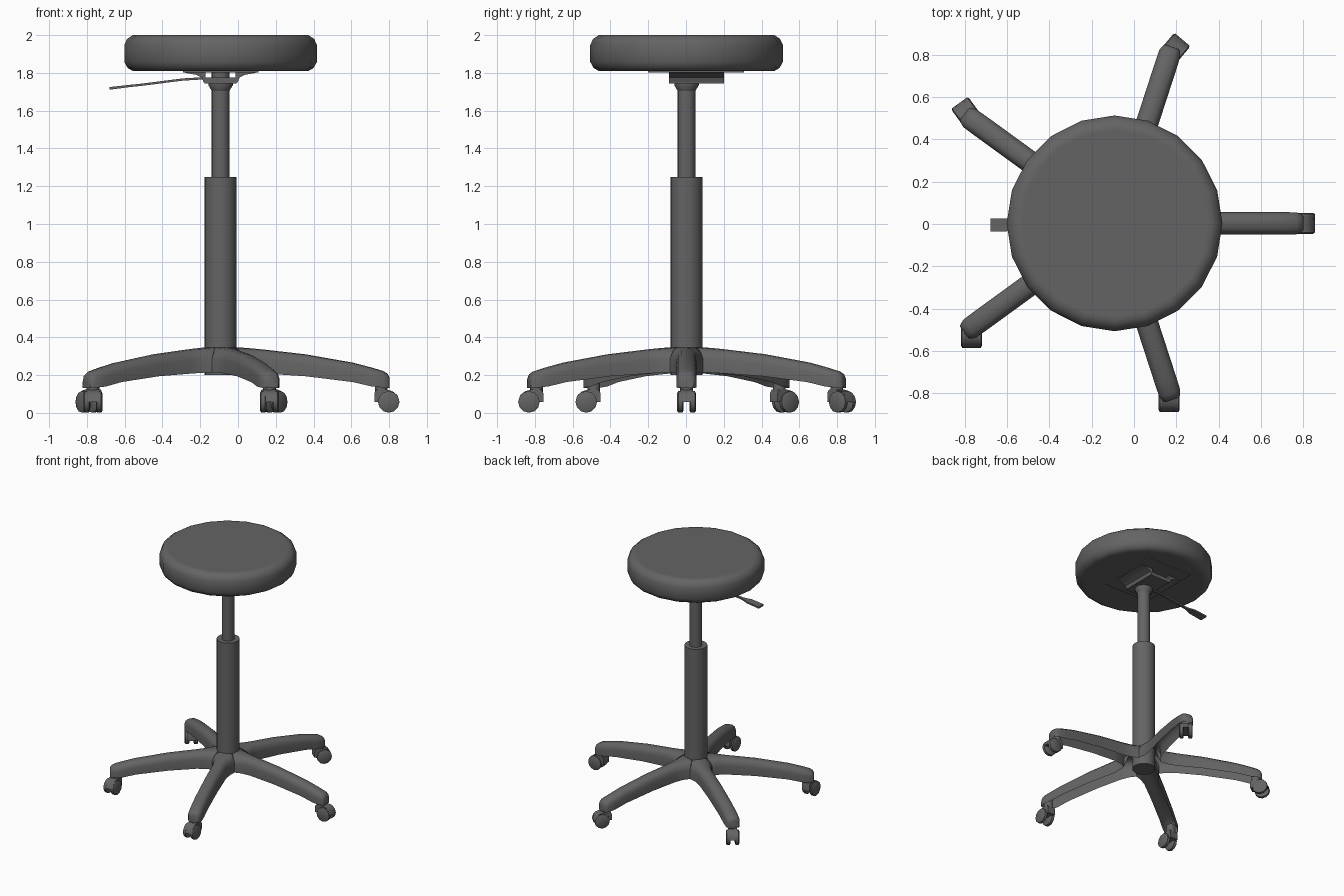
import bpy, bmesh
from math import sin, cos, pi, radians
from mathutils import Matrix, Vector

if "Cube" in bpy.data.objects:
    bpy.data.objects.remove(bpy.data.objects["Cube"])

CX, CY = -0.092, 0.003          # stool axis
AXIS = Matrix.Translation((CX, CY, 0))

# Dark grey finish for every part
DARK = bpy.data.materials.new("dark_grey")
DARK.diffuse_color = (0.127, 0.127, 0.127, 1)
DARK.use_nodes = True
DARK.node_tree.nodes["Principled BSDF"].inputs["Base Color"].default_value = DARK.diffuse_color


def make(name, verts, faces, mat=AXIS, angle=35):
    me = bpy.data.meshes.new(name)
    me.from_pydata([mat @ Vector(v) for v in verts], [], faces)
    bm = bmesh.new()
    bm.from_mesh(me)
    bmesh.ops.recalc_face_normals(bm, faces=bm.faces)
    bm.to_mesh(me)
    bm.free()
    me.materials.append(DARK)
    ob = bpy.data.objects.new(name, me)
    bpy.context.collection.objects.link(ob)
    bpy.ops.object.select_all(action='DESELECT')
    ob.select_set(True)
    bpy.context.view_layer.objects.active = ob
    bpy.ops.object.shade_smooth_by_angle(angle=radians(angle))
    return ob


def loft(name, rings, mat=AXIS, angle=35, hollow=False):
    # hollow: leave the underside and the first end open
    n = len(rings[0])
    verts = [v for r in rings for v in r]
    faces = [(i*n + j, i*n + (j+1) % n, (i+1)*n + (j+1) % n, (i+1)*n + j)
             for i in range(len(rings)-1) for j in range(n - hollow)]
    faces.append(tuple(range(len(verts)-n, len(verts))))
    if not hollow:
        faces.append(tuple(range(n)))
    return make(name, verts, faces, mat, angle)


def lathe(name, profile, n, mat=AXIS, angle=35):
    return loft(name, [[(r*cos(2*pi*k/n), r*sin(2*pi*k/n), z) for k in range(n)]
                       for r, z in profile], mat, angle)


def prism(name, pts, y0, y1, mat=AXIS):
    return loft(name, [[(x, y, z) for x, z in pts] for y in (y0, y1)], mat)


def box(name, x0, x1, y0, y1, z0, z1, mat=AXIS):
    return prism(name, [(x0, z0), (x1, z0), (x1, z1), (x0, z1)], y0, y1, mat)


# Padded seat
lathe("seat", [(0.44, 1.81), (0.465, 1.81), (0.492, 1.826), (0.51, 1.858),
               (0.51, 1.948), (0.495, 1.98), (0.465, 2.0), (0.44, 2.0)], 20, angle=60)

# Telescopic column
lathe("column_sleeve", [(0.085, 0.2), (0.085, 1.25)], 24)
lathe("column_rod", [(0.047, 1.2), (0.047, 1.81)], 20)
lathe("column_collar", [(0.047, 1.705), (0.065, 1.735), (0.065, 1.75)], 20)

# Seat mechanism: plate, tray and bent side flanges
box("seat_plate", -0.2, 0.2, -0.205, 0.305, 1.802, 1.815)
box("mechanism_tray", -0.085, 0.085, -0.093, 0.197, 1.745, 1.775)
flange = [(0.08, 1.747), (0.09, 1.75), (0.1, 1.775), (0.13, 1.79),
          (0.185, 1.8), (0.185, 1.808), (0.08, 1.808)]
for side, s in (("right", 1), ("left", -1)):
    prism(f"{side}_flange", [(s*x, z) for x, z in flange], -0.093, 0.197)

# Height lever: thin rod, flattened paddle
lever = [(-0.08, 0.008, 1.772, 0.006), (-0.2, 0.008, 1.765, 0.006),
         (-0.42, 0.01, 1.737, 0.006), (-0.48, 0.03, 1.731, 0.006),
         (-0.587, 0.031, 1.718, 0.007)]
loft("height_lever", [[(x, -w-.007, z-h), (x, w-.007, z-h), (x, w-.007, z+h),
                       (x, -w-.007, z+h)] for x, w, z, h in lever])

# Arm stations: radius, half width, bottom z, top z (shells, open underneath)
ARM = [(.08, .0581, .346, .346), (.12, .087, .215, .345), (.17, .065, .212, .341),
       (.24, .054, .208, .334), (.45, .053, .194, .31), (.7, .053, .163, .266),
       (.8, .053, .14, .24), (.86, .052, .134, .222), (.885, .042, .132, .207),
       (.893, .034, .132, .19)]
SECTION = [(-1, 0), (-1, .55), (-.86, .82), (-.5, .97), (0, 1),
           (.5, .97), (.86, .82), (1, .55), (1, 0)]
HOOD = [(-.036, .058), (-.036, .105), (-.024, .125), (.02, .125), (.06, .115),
        (.085, .095), (.097, .058)]
CASTER_TURN = [0, 50, 126, 270, 270]

for i in range(5):
    a = radians(72*i)
    k = 1.0 if i == 0 else 0.983
    # Base arm
    loft(f"base_arm_{i+1}", [[(r*(k if r > .2 else 1), u*w, b + t*(h-b))
                              for u, t in SECTION] for r, w, b, h in ARM],
         AXIS @ Matrix.Rotation(a, 4, 'Z'), 40, hollow=True)
    # Swivelling twin-wheel caster
    reach = 0.85*k
    m = (Matrix.Translation((CX + reach*cos(a), CY + reach*sin(a), 0))
         @ Matrix.Rotation(radians(CASTER_TURN[i]), 4, 'Z'))
    lathe(f"caster_stem_{i+1}", [(0.034, 0.1), (0.034, 0.18)], 12, m)
    prism(f"caster_hood_{i+1}", HOOD, -0.034, 0.034, m)
    for side, s in (("left", 1), ("right", -1)):
        wm = m @ Matrix.Translation((0.04, s*0.033, 0.058)) @ Matrix.Rotation(pi/2, 4, 'X')
        lathe(f"caster_wheel_{side}_{i+1}",
              [(0.046, -0.017), (0.057, -0.011), (0.057, 0.011), (0.046, 0.017)], 12, wm)
